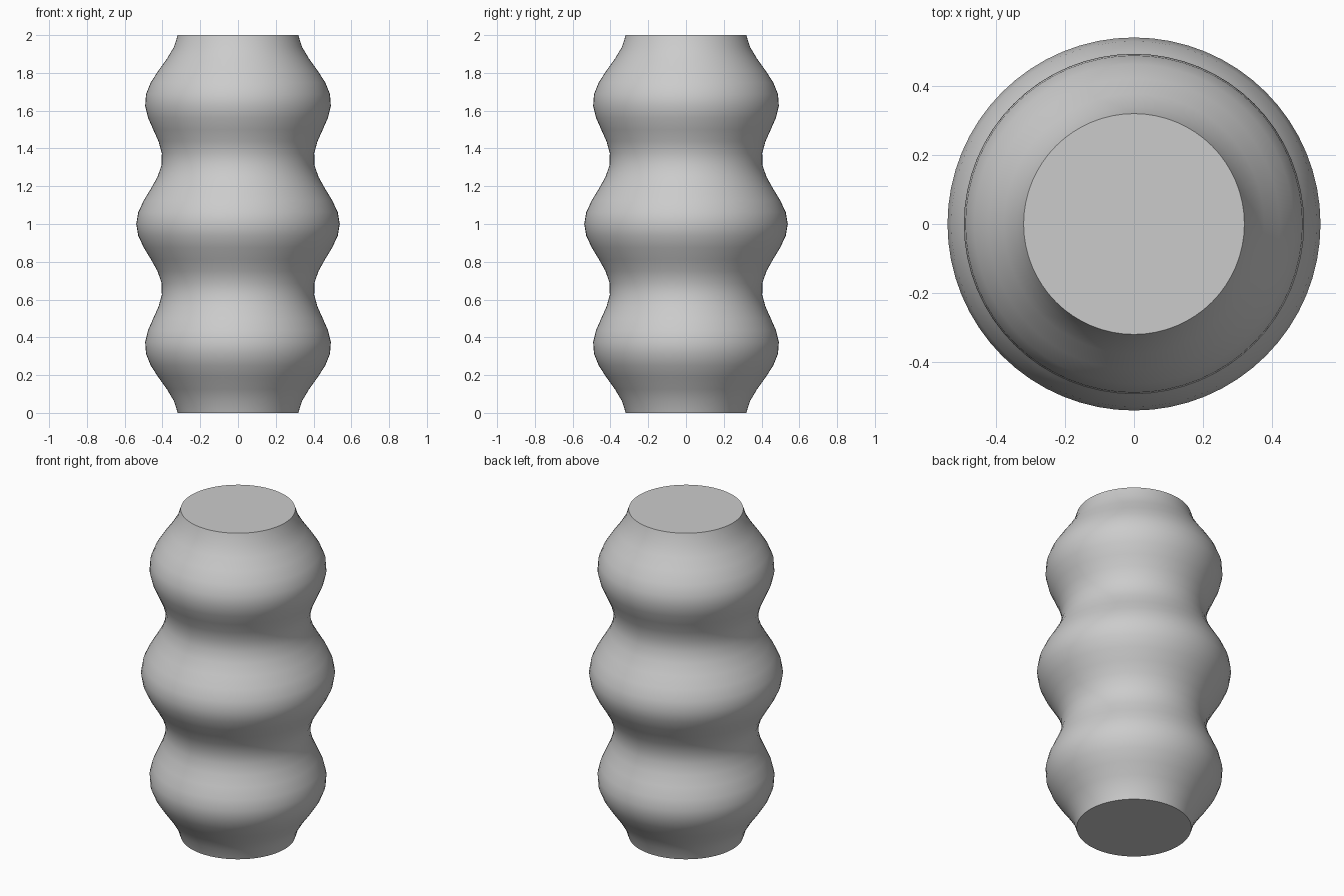
import bpy, bmesh, math

if "Cube" in bpy.data.objects:
    bpy.data.objects.remove(bpy.data.objects["Cube"])

RINGS, SIDES, HEIGHT = 32, 64, 2.0


def radius(z):
    # three ripples on a gentle barrel swelling
    return 0.381 - 0.062 * math.cos(3 * math.pi * z) + 0.096 * math.sin(math.pi * z / 2)


# rippled column: stacked rings joined by quads, flat caps
bm = bmesh.new()
rings = []
for i in range(RINGS + 1):
    z = HEIGHT * i / RINGS
    r = radius(z)
    rings.append([bm.verts.new((r * math.cos(2 * math.pi * k / SIDES),
                                r * math.sin(2 * math.pi * k / SIDES), z))
                  for k in range(SIDES)])
for low, high in zip(rings, rings[1:]):
    for k in range(SIDES):
        n = (k + 1) % SIDES
        bm.faces.new((low[k], low[n], high[n], high[k])).smooth = True
caps = [bm.faces.new(rings[0][::-1]), bm.faces.new(rings[-1])]
for cap in caps:
    for edge in cap.edges:
        edge.smooth = False

mesh = bpy.data.meshes.new("rippled_column")
bm.to_mesh(mesh)
bm.free()

# plain grey
grey = bpy.data.materials.new("light_grey")
grey.diffuse_color = (0.6, 0.6, 0.6, 1)
grey.use_nodes = True
grey.node_tree.nodes["Principled BSDF"].inputs["Base Color"].default_value = grey.diffuse_color
mesh.materials.append(grey)

column = bpy.data.objects.new("rippled_column", mesh)
bpy.context.collection.objects.link(column)
